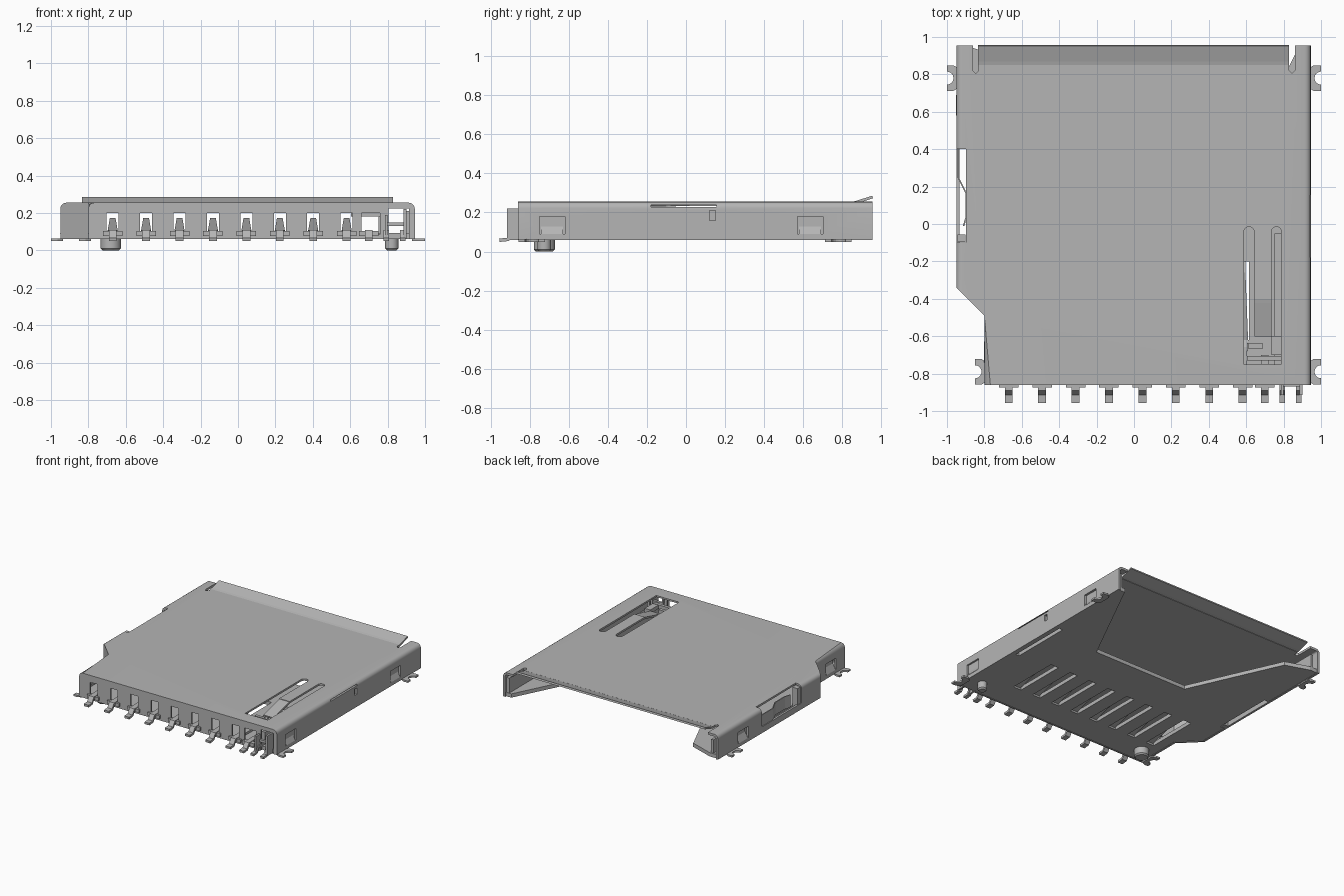
import bpy, bmesh, math
from mathutils import Vector

cube = bpy.data.objects.get("Cube")
if cube:
    bpy.data.objects.remove(cube, do_unlink=True)

grey = bpy.data.materials.new("mid_grey")
grey.use_nodes = True
GREY = (0.46, 0.46, 0.46, 1)
grey.diffuse_color = GREY
grey.node_tree.nodes["Principled BSDF"].inputs["Base Color"].default_value = GREY


def make(name, bm):
    bmesh.ops.recalc_face_normals(bm, faces=bm.faces)
    me = bpy.data.meshes.new(name)
    bm.to_mesh(me)
    bm.free()
    me.materials.append(grey)
    ob = bpy.data.objects.new(name, me)
    bpy.context.collection.objects.link(ob)
    return ob


def apply_all(ob):
    bpy.ops.object.select_all(action='DESELECT')
    bpy.context.view_layer.objects.active = ob
    ob.select_set(True)
    for m in list(ob.modifiers):
        bpy.ops.object.modifier_apply(modifier=m.name)


def add_prism(bm, pts, z0, z1):
    face = bm.faces.new([bm.verts.new((x, y, z0)) for x, y in pts])
    ext = bmesh.ops.extrude_face_region(bm, geom=[face])
    for v in ext["geom"]:
        if isinstance(v, bmesh.types.BMVert):
            v.co.z = z1


def rect(x0, x1, y0, y1):
    return [(x0, y0), (x1, y0), (x1, y1), (x0, y1)]


def boxes(name, items):
    """items: (x0, x1, y0, y1, z0, z1)"""
    bm = bmesh.new()
    for b in items:
        add_prism(bm, rect(*b[:4]), b[4], b[5])
    return make(name, bm)


def prism(name, pts, z0, z1):
    bm = bmesh.new()
    add_prism(bm, pts, z0, z1)
    return make(name, bm)


def cut(ob, cutter):
    cutter.hide_render = True
    m = ob.modifiers.new("cut", 'BOOLEAN')
    m.object, m.operation, m.solver, m.use_self = cutter, 'DIFFERENCE', 'EXACT', True
    apply_all(ob)
    bpy.data.objects.remove(cutter, do_unlink=True)


def strip(name, x, path, widths, t=0.018):
    """Bent sheet strip following (y, z) points, with one width or one per point."""
    if not isinstance(widths, (list, tuple)):
        widths = [widths] * len(path)
    bm = bmesh.new()
    rows = [[bm.verts.new((x + s * w / 2, y, z)) for s in (-1, 1)]
            for (y, z), w in zip(path, widths)]
    for a, b in zip(rows, rows[1:]):
        bm.faces.new((a[0], a[1], b[1], b[0]))
    ob = make(name, bm)
    m = ob.modifiers.new("thick", 'SOLIDIFY')
    m.thickness, m.offset = t, 0
    apply_all(ob)
    return ob


def slot(x0, x1, y0, y1, n=8):
    """Outline with a round far end."""
    r, cx = (x1 - x0) / 2, (x0 + x1) / 2
    arc = [(cx + r * math.cos(math.pi * i / n), y1 - r + r * math.sin(math.pi * i / n))
           for i in range(n + 1)]
    return [(x0, y0), (x1, y0)] + arc


PINS = [-0.67 + 0.1787 * i for i in range(8)]

# Folded sheet cover, open at the bottom and the back
outline = [(-0.8, -0.86), (0.945, -0.86), (0.945, 0.955), (-0.95, 0.955),
           (-0.95, -0.34), (-0.8, -0.49)]
bm = bmesh.new()
add_prism(bm, outline, 0.06, 0.255)
bmesh.ops.recalc_face_normals(bm, faces=bm.faces)
gone = [f for f in bm.faces if f.normal.z < -0.9 or f.normal.y > 0.9]
bmesh.ops.delete(bm, geom=gone, context='FACES')
fold = [e for e in bm.edges if len(e.link_faces) == 2
        and all(v.co.z > 0.25 for v in e.verts)
        and abs(e.verts[0].co.x - e.verts[1].co.x) < 0.01]
bmesh.ops.bevel(bm, geom=fold, offset=0.032, segments=4, profile=0.5, affect='EDGES')
cover = make("cover", bm)
m = cover.modifiers.new("thick", 'SOLIDIFY')
m.thickness, m.offset = 0.018, -1
apply_all(cover)

# Front pin windows, side openings, rear flap gap
holes = [(x - 0.032, x + 0.032, -0.9, -0.82, 0.085, 0.2) for x in PINS]
holes += [(0.66, 0.76, -0.9, -0.82, 0.085, 0.2), (0.805, 0.915, -0.9, -0.82, 0.05, 0.225),
          (-0.835, 0.83, 0.85, 1, 0.2, 0.3),
          (-1, -0.897, -0.1, 0.4, 0.11, 0.3),
          (0.925, 1, -0.18, 0.155, 0.228, 0.238), (0.92, 1, 0.12, 0.15, 0.16, 0.21),
          (0.9, 1, -0.75, -0.62, 0.09, 0.18), (0.9, 1, 0.57, 0.7, 0.09, 0.18),
          (-1, -0.9, 0.57, 0.7, 0.09, 0.18), (-0.85, -0.75, -0.75, -0.62, 0.09, 0.18)]
cut(cover, boxes("cutter", holes))
for sx in (-0.847, 0.845):
    cut(cover, prism("cutter", [(sx - 0.015, 1), (sx - 0.015, 0.82), (sx, 0.805),
                                (sx + 0.015, 0.82), (sx + 0.015, 1)], 0.2, 0.3))
# Slots either side of the spring tongue
for x0, x1 in ((0.587, 0.643), (0.735, 0.787)):
    cut(cover, prism("cutter", slot(x0, x1, -0.75, -0.015), 0.2, 0.3))
cut(cover, boxes("cutter", [(0.588, 0.786, -0.749, -0.4, 0.2, 0.3)]))

strip("rear_flap", -0.0025, [(0.845, 0.246), (0.87, 0.252), (0.955, 0.279)], 1.665, 0.014)
strip("spring_tongue", 0.69, [(-0.39, 0.246), (-0.42, 0.24), (-0.6, 0.195)], 0.09, 0.014)
boxes("tongue_hook", [(0.605, 0.785, -0.73, -0.705, 0.18, 0.21),
                      (0.735, 0.785, -0.7, -0.6, 0.18, 0.21),
                      (0.61, 0.69, -0.665, -0.64, 0.18, 0.21)])

# Base floor with tapered card opening at the rear
base = prism("base", [(-0.785, -0.85), (0.93, -0.85), (0.93, 0.945), (0.88, 0.945),
                      (0.48, 0.15), (-0.35, 0.15), (-0.68, 0.88), (-0.87, 0.945),
                      (-0.935, 0.945), (-0.935, -0.33), (-0.785, -0.48)], 0.062, 0.092)
slots = [(x - 0.035, x + 0.035, -0.62, -0.2, 0, 0.2) for x in PINS]
slots += [(-1, -0.897, -0.1, 0.4, 0, 0.2), (0.875, 0.905, -0.25, 0.24, 0, 0.2)]
cut(base, boxes("cutter", slots))

# Inner rails, slider and side post
boxes("right_rail", [(-0.9, -0.88, 0.42, 0.94, 0.09, 0.2)])
boxes("left_rail", [(0.9, 0.927, -0.8, 0.94, 0.09, 0.21)])
boxes("slider", [(0.75, 0.8, -0.8, -0.05, 0.09, 0.18)])
boxes("side_post", [(-0.945, -0.9, -0.095, -0.055, 0.06, 0.24)])

# Bent detection spring in the side opening
path = [(-0.944, 0.4), (-0.944, 0.25), (-0.9, 0.16), (-0.9, 0.04), (-0.915, -0.01)]
prism("detect_spring", path + [(x + 0.008, y) for x, y in reversed(path)], 0.1, 0.2)

# Contact pins with rising fingers and solder feet
foot = [(-0.84, 0.1), (-0.885, 0.1), (-0.91, 0.062), (-0.955, 0.058)]
for i, x in enumerate(PINS):
    strip(f"contact_pin_{i + 1}", x,
          [(-0.2, 0.145), (-0.26, 0.165), (-0.62, 0.085), (-0.66, 0.1)] + foot,
          [0.03, 0.03, 0.058, 0.05] + [0.042] * 4)
    boxes(f"pin_collar_{i + 1}", [(x - 0.052, x + 0.052, -0.875, -0.84, 0.078, 0.104)])
for name, x, w in (("switch_pin_a", 0.7, 0.04), ("switch_pin_b", 0.793, 0.03),
                   ("switch_pin_c", 0.88, 0.03)):
    strip(name, x, [(-0.7, 0.1)] + foot, w)
boxes("pin_collar_9", [(0.648, 0.752, -0.875, -0.84, 0.078, 0.104)])
boxes("switch_fins", [(0.785, 0.8, -0.915, -0.84, 0.06, 0.19),
                      (0.885, 0.9, -0.915, -0.84, 0.06, 0.22),
                      (0.8, 0.885, -0.87, -0.85, 0.13, 0.15)])

# Solder tabs with a round bite, and sprung lances in the side windows
corners = [("front_left", 0.94, -0.79, 1, -0.685), ("back_left", 0.94, 0.78, 1, 0.635),
           ("front_right", -0.795, -0.79, -1, -0.685), ("back_right", -0.945, 0.78, -1, 0.635)]
for name, x, y, s, wy in corners:
    d = 0.06 if s > 0 else 0.055
    bite = [(x + s * (d - 0.035 * math.cos(a)), y + 0.035 * math.sin(a))
            for a in [math.pi * (k / 8 - 0.5) for k in range(9)]]
    prism(name + "_tab", [(x - s * 0.01, y - 0.05), (x + s * 0.02, y - 0.068),
                          (x + s * d, y - 0.068)] + bite +
          [(x + s * d, y + 0.068), (x + s * 0.02, y + 0.068), (x - s * 0.01, y + 0.05)],
          0.05, 0.064)
    bm = bmesh.new()
    prof = [(0.002, 0.088), (-0.022, 0.135), (-0.022, 0.172)]
    rows = [[bm.verts.new((x + s * dx, wy + k, z)) for k in (-0.056, 0.056)] for dx, z in prof]
    for a, b in zip(rows, rows[1:]):
        bm.faces.new((a[0], a[1], b[1], b[0]))
    lance = make(name + "_lance", bm)
    m = lance.modifiers.new("thick", 'SOLIDIFY')
    m.thickness, m.offset = 0.01, 0
    apply_all(lance)

# Locating pegs
for name, x, r in (("large_peg", -0.68, 0.054), ("small_peg", 0.822, 0.035)):
    bm = bmesh.new()
    bmesh.ops.create_cone(bm, cap_ends=True, segments=32, radius1=r, radius2=r, depth=0.07)
    rim = [e for e in bm.edges if all(v.co.z < 0 for v in e.verts)]
    bmesh.ops.bevel(bm, geom=rim, offset=0.01, segments=1, affect='EDGES')
    bmesh.ops.translate(bm, verts=bm.verts, vec=Vector((x, -0.725, 0.035)))
    make(name, bm)

# Smooth folds and round pegs, keeping edges sharp
bpy.ops.object.select_all(action='DESELECT')
for name in ("cover", "large_peg", "small_peg"):
    ob = bpy.data.objects[name]
    ob.select_set(True)
    bpy.context.view_layer.objects.active = ob
bpy.ops.object.shade_smooth_by_angle(angle=math.radians(30))
